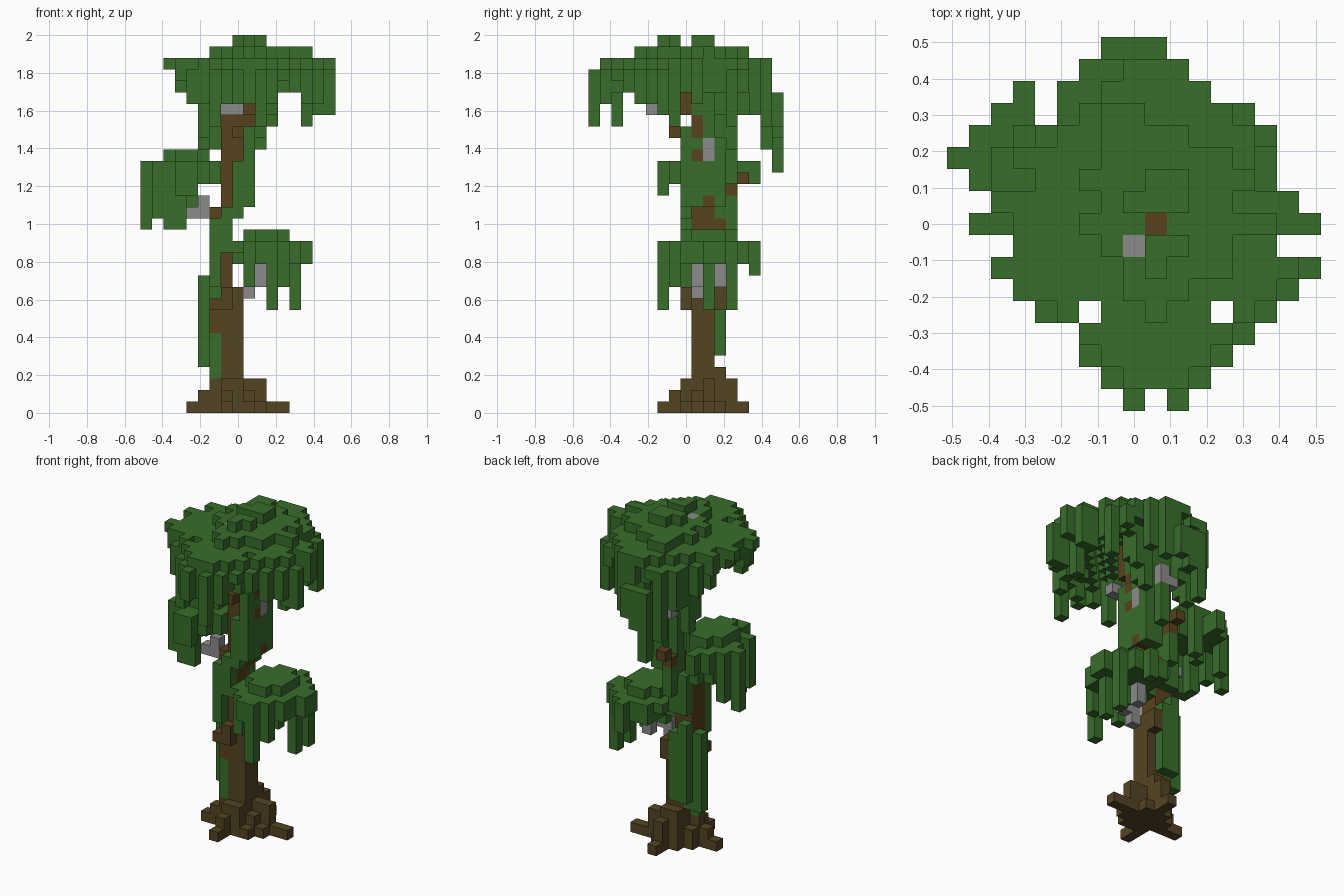
import bpy
import bmesh
from mathutils import Vector

# Remove the default cube only
default = bpy.data.objects.get("Cube")
if default:
    bpy.data.objects.remove(default, do_unlink=True)

UNIT = 2 / 33  # edge of one block
occupied = set()  # all filled cells, so hidden faces can be skipped
parts = []


def material(name, colour):
    mat = bpy.data.materials.new(name)
    mat.use_nodes = True
    mat.diffuse_color = (*colour, 1)
    mat.node_tree.nodes["Principled BSDF"].inputs["Base Color"].default_value = (*colour, 1)
    return mat


leaf = material("leaf green", (.040, .155, .024))
bark = material("dark bark", (.088, .058, .016))
red_bark = material("reddish bark", (.098, .054, .013))
stone = material("pale grey", (.26, .26, .26))


def add_part(name, mat, cells):
    cells = set(cells) - occupied
    occupied.update(cells)
    parts.append((name, mat, cells))


def boxes(*ranges):
    """Cells of blocks given as first and last x, y and level."""
    return {(x, y, z)
            for x0, x1, y0, y1, z0, z1 in ranges
            for x in range(x0, x1 + 1)
            for y in range(y0, y1 + 1)
            for z in range(z0, z1 + 1)}


def plan_cells(first_row, rows):
    return {(x, first_row + n)
            for n, row in enumerate(rows)
            for a, b in row
            for x in range(a, b + 1)}


def canopy(first_row, rows, crown, roof, hang_x, first_x, hang_y, extra=()):
    """Leafy roof whose rim columns hang down like a ragged curtain."""
    plan = plan_cells(first_row, rows)
    cells = set()
    for x, y in plan:
        top = crown(x, y)
        rim = any((x + dx, y + dy) not in plan
                  for dx, dy in ((1, 0), (-1, 0), (0, 1), (0, -1)))
        bottom = min(top, roof(x, y))
        if rim:
            bottom = min(top, max(hang_x[x - first_x], hang_y[y - first_row]))
        cells |= boxes((x, x, y, y, bottom, top))
    for x, y, bottom in extra:
        cells |= boxes((x, x, y, y, bottom, crown(x, y)))
    return cells


# Grey growths under the leaves and on the trunk
add_part("hanging_growths", stone, boxes(
    (1, 1, 1, 1, 10, 12), (2, 2, 1, 1, 11, 12), (2, 2, 3, 3, 11, 12),
    (-4, -3, 1, 1, 17, 17), (-3, -3, 1, 1, 18, 18),
    (1, 1, 2, 2, 22, 23), (-1, 0, 4, 4, 24, 24), (0, 0, 4, 4, 25, 25),
    (-1, 0, -3, -3, 26, 26), (0, 0, -1, -1, 28, 31)))

# Flared roots
add_part("roots", bark, boxes(
    (-1, 1, 0, 3, 0, 0), (-2, 2, 1, 2, 0, 0), (-4, -3, 1, 1, 0, 0),
    (3, 4, 2, 2, 0, 0), (-1, -1, -2, -1, 0, 0), (0, 0, 4, 5, 0, 0),
    (-1, 0, 0, 3, 1, 2), (-3, 1, 1, 1, 1, 1),
    (-2, 2, 2, 2, 1, 1), (0, 0, 4, 4, 1, 2), (-1, -1, -1, -1, 1, 1),
    (-2, -2, 1, 1, 2, 2), (1, 2, 2, 2, 2, 2), (-1, 0, 1, 3, 3, 3)))

# Lower trunk with its stubs
add_part("lower_trunk", bark, boxes(
    (-1, 0, 1, 2, 4, 10), (-1, -1, 1, 1, 11, 13), (-1, -1, 0, 0, 9, 10),
    (0, 0, 3, 3, 9, 10)))

# Leaning upper trunk and its branches
add_part("upper_trunk", red_bark, boxes(
    (-2, -2, 1, 1, 7, 8), (-2, -2, 0, 0, 9, 9), (-2, -1, 1, 2, 11, 17),
    (-1, -1, 3, 3, 16, 16), (-1, 0, 1, 2, 18, 25), (1, 1, 1, 1, 22, 22),
    (1, 1, 2, 2, 18, 18)))
add_part("branches", red_bark, boxes(
    (0, 1, 1, 1, 25, 25), (1, 1, 1, 1, 24, 24), (1, 1, 0, 0, 26, 31),
    (0, 0, -1, -1, 24, 24),
    (-1, -1, 4, 4, 19, 19), (-1, -1, 5, 5, 20, 20)))

# Vines climbing the trunk
add_part("lower_vines", leaf, boxes(
    (-2, -2, 1, 1, 3, 6), (-2, -2, 1, 1, 9, 10), (-2, -2, 2, 2, 4, 11),
    (-2, -2, 3, 3, 5, 12), (-3, -3, 2, 2, 4, 11), (-1, -1, 3, 3, 5, 11)))
add_part("upper_vines", leaf, boxes(
    (-2, -2, 0, 0, 11, 16), (-1, -1, 0, 0, 14, 17), (-2, -1, 3, 3, 14, 17),
    (-1, -1, 4, 4, 16, 18), (0, 0, 0, 0, 17, 21), (1, 1, 0, 1, 18, 23),
    (1, 1, 2, 3, 18, 24), (-1, 0, 3, 3, 18, 27), (0, 0, 4, 4, 20, 23),
    (0, 1, 2, 3, 25, 28), (0, 1, 1, 1, 26, 28)))

# Low leaf cluster on the left side
low_rows = [[(2, 3)], [(1, 4)], [(0, 5)], [(0, 5)], [(-1, 6)],
            [(0, 6)], [(0, 5)], [(1, 4)], [(3, 3)]]
add_part("low_canopy", leaf, canopy(
    -2, low_rows,
    lambda x, y: 15 if 1 <= x <= 4 and abs(y - 2) + abs(x - 2.5) < 3 else 14,
    lambda x, y: 13,
    [14, 14, 11, 13, 9, 11, 9, 13], -1,
    [9, 11, 13, 13, 11, 13, 9, 13, 12],
    extra=[(3, 2, 11), (1, 2, 12), (5, 2, 9)]))

# Middle leaf cluster on the right side
mid_rows = [[(-5, -4)], [(-5, -3)], [(-7, -2)], [(-6, -2)], [(-7, -2)],
            [(-8, -3)], [(-7, -4)], [(-6, -5)], [(-5, -5)]]
add_part("middle_canopy", leaf, canopy(
    -2, mid_rows,
    lambda x, y: 22 if -6 <= x <= -3 and abs(y - 2) + abs(x + 4.5) < 3 else 21,
    lambda x, y: 20,
    [16, 17, 16, 16, 18, 20, 20], -8,
    [19, 20, 16, 16, 17, 16, 16, 20, 20],
    extra=[(-5, 0, 16), (-5, 3, 18)]))

# Broad top crown: ragged raised layers over a wide leaf disc
raised = plan_cells(-4, [[(1, 1)], [(0, 2)], [(0, 4)], [(-1, 4)], [(-2, 6)],
                         [(-1, 4)], [(-2, 5)], [(-1, 4)], [(-1, 2)], [(-1, 0)]])
summit = plan_cells(-2, [[(1, 1)], [(0, 2)], [], [(0, 2)], [(1, 2)]])


def crown_height(x, y):
    if (x, y) in summit:
        return 32
    if (x, y) in raised:
        return 31
    if abs(y) == 8:
        return 28 - y // 8
    if x > -5 and abs(x - 1) + abs(y) >= 9:  # drooping tips
        return 29
    return 30


def ragged_roof(x, y):
    return 28 + (x + 2 * y) % 3


top_rows = [[(0, 0), (2, 2)], [(-1, 3)], [(-2, 4)], [(-2, 5)],
            [(-4, -3), (-1, 3), (5, 6)], [(-5, 7)], [(-6, 8)], [(-5, 6)],
            [(-5, 8)], [(-6, 7)], [(-4, 5)], [(-5, 5)], [(-4, 6)],
            [(-3, 5)], [(-3, 3)], [(-2, 2)], [(-1, 1)]]
top_leaves = canopy(
    -8, top_rows, crown_height, ragged_roof,
    [30, 29, 27, 24, 23, 21, 24, 25, 25, 25, 29, 28, 25, 26, 26], -6,
    [25, 27, 25, 28, 27, 27, 26, 25, 28, 27, 26, 25, 25, 26, 26, 23, 21],
    extra=[(-3, 4, 23), (-3, 3, 24), (-2, 4, 25), (-2, 5, 26),
           (2, 3, 24), (2, 4, 23), (3, 4, 25), (3, 3, 26)])
# Keep the curtain short over the front of the trunk and above the branch tips
top_leaves = {(x, y, z) for x, y, z in top_leaves
              if not (y < 0 and -1 <= x <= 1 and z < 27 - (x == 1))
              and not ((x, y) in {(1, 0), (0, -1)} and z > 31)}
add_part("top_canopy", leaf, top_leaves | boxes((1, 1, 0, 0, 24, 24)))


# Turn each set of cells into a mesh of its exposed faces
def build(name, mat, cells):
    bm = bmesh.new()
    corners = {}

    def corner(p):
        key = tuple(round(2 * c) for c in p)
        if key not in corners:
            corners[key] = bm.verts.new(p * UNIT)
        return corners[key]

    for cell in sorted(cells):
        centre = Vector(cell) + Vector((0, 0, .5))
        for axis in range(3):
            for sign in (-1, 1):
                n = Vector((0, 0, 0))
                n[axis] = sign
                if tuple(int(a + b) for a, b in zip(cell, n)) in occupied:
                    continue
                u = Vector((0, 0, 0))
                u[(axis + 1) % 3] = 1
                v = n.cross(u)
                bm.faces.new([corner(centre + (n + a * u + b * v) / 2)
                              for a, b in ((-1, -1), (1, -1), (1, 1), (-1, 1))])
    mesh = bpy.data.meshes.new(name)
    bm.to_mesh(mesh)
    bm.free()
    mesh.materials.append(mat)
    bpy.context.scene.collection.objects.link(bpy.data.objects.new(name, mesh))


for part in parts:
    build(*part)
